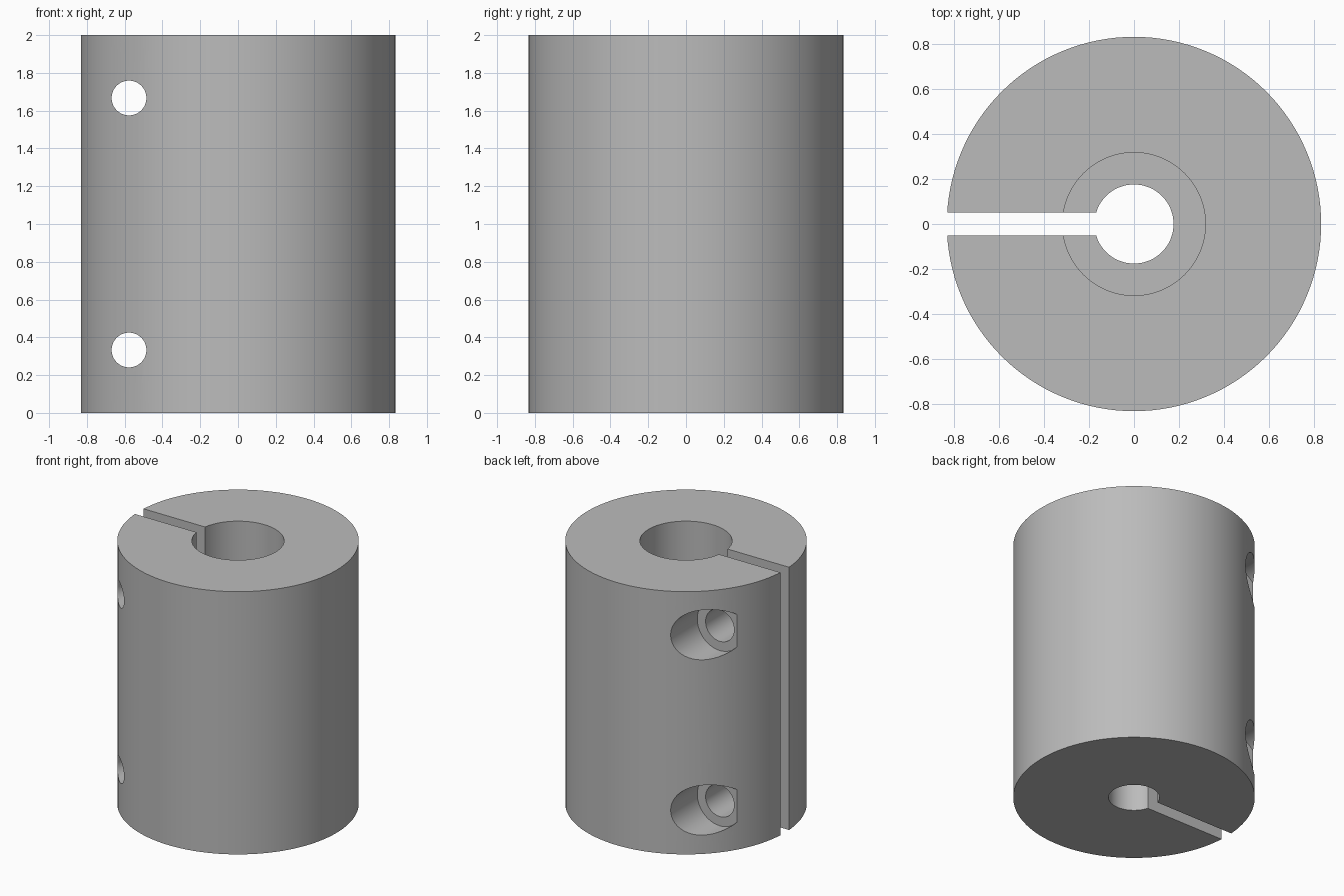
import bpy
import math

RADIUS, HEIGHT = 0.833, 2.0
SCREW_X = -0.577
SCREW_HEIGHTS = (0.333, 1.667)
SLOT_WIDTH = 0.104

cube = bpy.data.objects.get("Cube")
if cube:
    bpy.data.objects.remove(cube, do_unlink=True)

grey = bpy.data.materials.new("plain grey")
grey.use_nodes = True
colour = (0.5, 0.5, 0.5, 1.0)
grey.diffuse_color = colour
grey.node_tree.nodes["Principled BSDF"].inputs["Base Color"].default_value = colour


def upright(name, radius, bottom, top, sides=96):
    """Vertical cylinder on the central axis."""
    bpy.ops.mesh.primitive_cylinder_add(
        vertices=sides, radius=radius, depth=top - bottom,
        location=(0, 0, (top + bottom) / 2))
    bpy.context.object.name = name
    return bpy.context.object


def crosswise(name, radius, front, back, z):
    """Cylinder along y on the screw axis."""
    bpy.ops.mesh.primitive_cylinder_add(
        vertices=64, radius=radius, depth=back - front,
        location=(SCREW_X, (front + back) / 2, z),
        rotation=(math.pi / 2, 0, 0))
    bpy.context.object.name = name
    return bpy.context.object


body = upright("clamp_body", RADIUS, 0, HEIGHT, 128)
body.data.materials.append(grey)

# Stepped shaft bore: narrow below, wide above
cutters = [upright("narrow_bore", 0.176, -0.1, 1.2),
           upright("wide_bore", 0.318, 1.0, HEIGHT + 0.1)]

# Clamping slot from the bore out through one side
bpy.ops.mesh.primitive_cube_add(size=1, location=(-0.5, 0, HEIGHT / 2))
slot = bpy.context.object
slot.name = "clamping_slot"
slot.scale = (1.0, SLOT_WIDTH, HEIGHT + 0.2)
cutters.append(slot)

# Threaded hole, clearance hole and head recess for each screw
for z in SCREW_HEIGHTS:
    cutters += [crosswise("threaded_hole", 0.092, -1, 0.02, z),
                crosswise("clearance_hole", 0.12, 0, 1, z),
                crosswise("head_recess", 0.19, 0.417, 1, z)]

# Cut everything, then drop the cutters
bpy.ops.object.select_all(action="DESELECT")
bpy.context.view_layer.objects.active = body
body.select_set(True)
for cutter in cutters:
    cutter.hide_render = True
    cut = body.modifiers.new(cutter.name, "BOOLEAN")
    cut.operation = "DIFFERENCE"
    cut.solver = "EXACT"
    cut.object = cutter
    bpy.ops.object.modifier_apply(modifier=cut.name)
    bpy.data.objects.remove(cutter, do_unlink=True)

bpy.ops.object.shade_smooth_by_angle(angle=math.radians(30))
